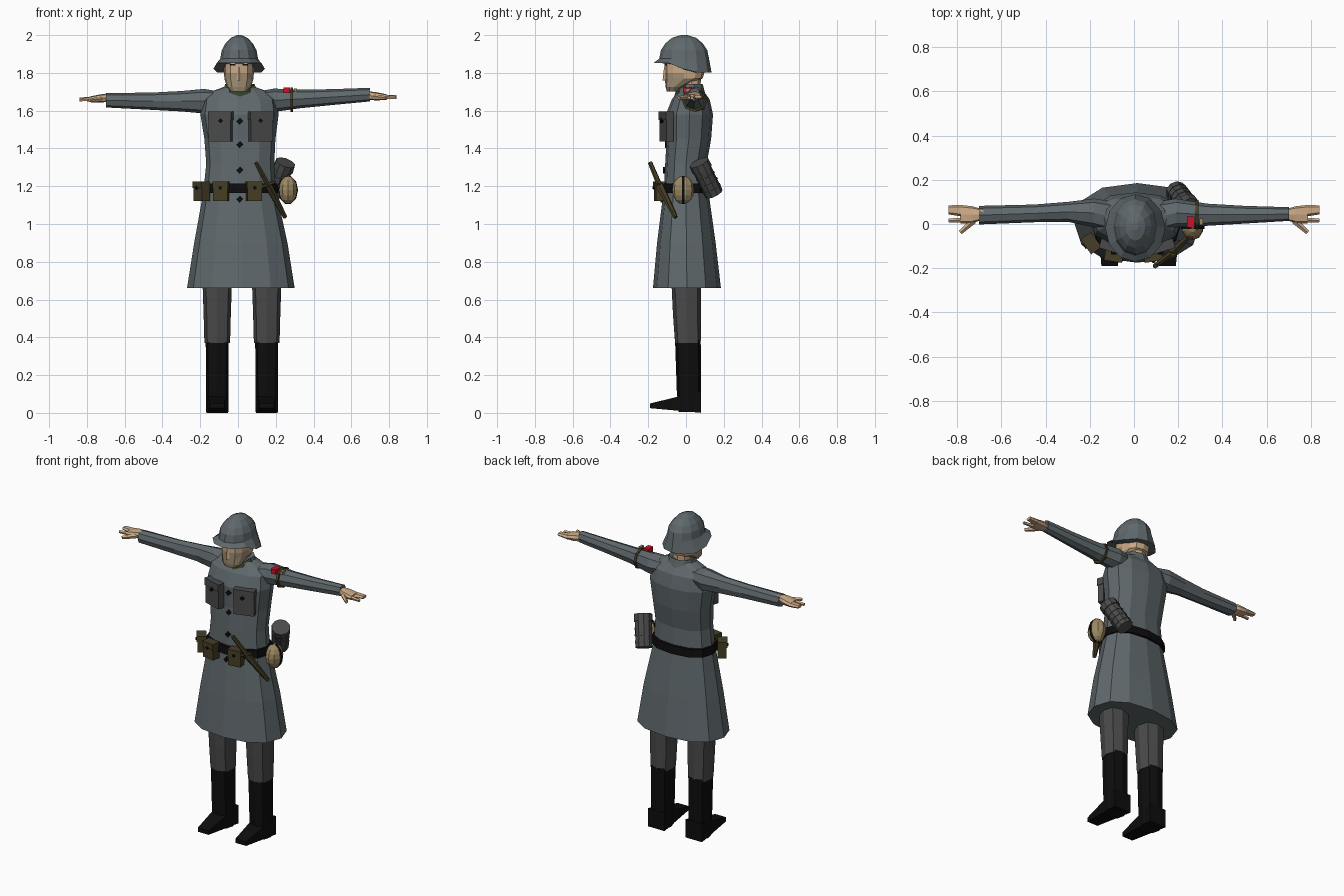
import bpy, bmesh, math
from mathutils import Vector, Matrix

if "Cube" in bpy.data.objects:
    bpy.data.objects.remove(bpy.data.objects["Cube"])


def material(name, r, g, b):
    m = bpy.data.materials.new(name)
    m.use_nodes = True
    m.diffuse_color = (r, g, b, 1)
    m.node_tree.nodes["Principled BSDF"].inputs["Base Color"].default_value = (r, g, b, 1)
    return m


COAT = material("field grey", .115, .14, .15)
DARK = material("dark grey", .068, .068, .068)
BLACK = material("black", .004, .004, .004)
SKIN = material("skin", .6, .4, .24)
STUBBLE = material("stubble", .36, .28, .18)
KHAKI = material("khaki", .33, .25, .12)
OLIVE = material("olive", .06, .048, .018)
GREEN = material("collar green", .03, .055, .024)
RED = material("red", .6, .006, .02)


def finish(bm, name, *mats):
    bmesh.ops.recalc_face_normals(bm, faces=bm.faces[:])
    mesh = bpy.data.meshes.new(name)
    bm.to_mesh(mesh)
    bm.free()
    for m in mats:
        mesh.materials.append(m)
    ob = bpy.data.objects.new(name, mesh)
    bpy.context.scene.collection.objects.link(ob)
    return ob


def loft(name, rings, n, *mats, axis="z", power=1.0, shape=None, rule=None, turn=0):
    """Skin oval rings (position, centre u, centre v, radius u, radius v) along an axis."""
    def soft(c):
        return math.copysign(abs(c) ** power, c)
    bm, loops = bmesh.new(), []
    for i, (t, cu, cv, ru, rv) in enumerate(rings):
        loop = []
        for k in range(n):
            a = 2 * math.pi * (k + turn) / n
            u, v = cu + ru * soft(math.cos(a)), cv + rv * soft(math.sin(a))
            co = Vector((u, v, t) if axis == "z" else (t, u, v))
            if shape:
                co = shape(i, co)
            loop.append(bm.verts.new(co))
        loops.append(loop)
    for a, b in zip(loops, loops[1:]):
        for k in range(n):
            bm.faces.new((a[k], a[k - 1], b[k - 1], b[k]))
    bm.faces.new(loops[0])
    bm.faces.new(loops[-1])
    if rule:
        for f in bm.faces:
            f.material_index = rule(f.calc_center_median())
    return finish(bm, name, *mats)


def box(name, loc, size, mat, yaw=0.0):
    bm = bmesh.new()
    m = Matrix.Translation(loc) @ Matrix.Rotation(yaw, 4, "Z") @ Matrix.Diagonal((*size, 1))
    bmesh.ops.create_cube(bm, size=1, matrix=m)
    return finish(bm, name, mat)


def rod(name, a, b, r1, r2, n, mat):
    a, b = Vector(a), Vector(b)
    d = b - a
    bm = bmesh.new()
    m = Matrix.Translation((a + b) / 2) @ d.to_track_quat("Z", "Y").to_matrix().to_4x4()
    bmesh.ops.create_cone(bm, cap_ends=True, segments=n, radius1=r1, radius2=r2,
                          depth=d.length, matrix=m)
    return finish(bm, name, mat)


# Greatcoat
loft("greatcoat", [
    (.66, .015, .005, .285, .18), (.9, .015, .002, .247, .155),
    (1.15, .01, 0, .197, .122), (1.22, .01, 0, .188, .115),
    (1.32, .012, 0, .18, .11), (1.45, .01, .015, .188, .118),
    (1.58, .008, .018, .207, .125), (1.66, .008, .025, .195, .1),
    (1.705, .008, .027, .14, .065), (1.73, .008, .025, .07, .055)],
    12, COAT, power=.85)

# Belt
loft("belt", [(1.165, .01, 0, .203, .136), (1.215, .01, 0, .2, .133)], 12, BLACK, power=.85)

# Trousers and boots
for side, cx in (("right", -.11), ("left", .152)):
    s = 1 if cx > 0 else -1
    loft(side + "_trouser", [(.37, cx, .01, .068, .068), (.52, cx, .005, .072, .074),
                             (.75, cx, 0, .08, .08)], 8, DARK, power=.75)
    loft(side + "_boot_shaft", [(.005, cx, .02, .06, .06), (.12, cx, .015, .059, .064),
                                (.385, cx, .01, .061, .068)], 8, BLACK, power=.65)
    # Wedge foot: a box whose front edge drops and narrows
    foot = box(side + "_boot_foot", (cx, -.055, .058), (.116, .27, .115), BLACK)
    for v in foot.data.vertices:
        if v.co.y < -.1:
            v.co.x = cx + (v.co.x - cx) * .65
            v.co.z = .05 if v.co.z > .05 else .025

# Arms, hands and fingers
arms = {
    "right": [(-.09, .03, 1.655, .07, .045), (-.18, .05, 1.65, .065, .065),
              (-.3, .055, 1.65, .045, .054), (-.45, .048, 1.65, .04, .046),
              (-.7, .04, 1.655, .042, .038)],
    "left": [(.1, .03, 1.655, .07, .045), (.19, .05, 1.655, .065, .062),
             (.33, .042, 1.662, .05, .049), (.5, .042, 1.672, .04, .042),
             (.7, .045, 1.685, .031, .036)]}
for side, rings in arms.items():
    s = 1 if side == "left" else -1
    loft(side + "_sleeve", rings, 8, COAT, axis="x", power=.9)
    z = 1.672 if s > 0 else 1.66
    loft(side + "_palm", [(s * .68, .043, z + .01, .022, .022), (s * .73, .042, z + .004, .038, .022),
                          (s * .785, .044, z, .042, .015)], 8, SKIN, axis="x", power=.7)
    loft(side + "_fingers", [(s * .775, .06, z, .027, .014), (s * .84, .064, z + .002, .02, .009)],
         6, SKIN, axis="x", power=.7)
    rod(side + "_index_finger", (s * .77, .018, z), (s * .838, .016, z - .003), .012, .009, 5, SKIN)
    rod(side + "_thumb", (s * .725, .015, z), (s * .785, -.038, z - .006), .015, .01, 5, SKIN)

# Neck and collar
loft("neck", [(1.68, .008, .025, .055, .05), (1.79, .005, .03, .055, .05)], 8, SKIN)


def collar_shape(i, co):
    if co.y < -.02:
        co.z -= .022
    return co


loft("collar", [(1.685, .01, .018, .098, .085), (1.742, .01, .02, .082, .068),
                (1.735, .01, .02, .065, .055)], 10, COAT, GREEN,
     shape=collar_shape, rule=lambda c: int(c.y < -.005), turn=.5)

# Head, with the lower face darker
loft("head", [(1.702, .005, -.07, .045, .032), (1.725, .005, -.06, .064, .048),
              (1.77, .005, -.012, .077, .1), (1.8, .005, -.008, .079, .105),
              (1.88, .005, -.005, .08, .108)], 12, SKIN, STUBBLE, power=.8,
     rule=lambda c: int(c.z < 1.79 and c.y < -.01))
loft("nose", [(1.76, .005, -.11, .014, .014), (1.83, .005, -.108, .008, .008)], 4, SKIN)
for side, x in (("right", -.028), ("left", .038)):
    box(side + "_eyebrow", (x, -.106, 1.842), (.03, .008, .008), BLACK)


# Helmet: the rim is high over the face and low around the back
def rim_shape(i, co):
    if i < 2:
        f = min(max((co.y + .08) / .1, 0), 1)
        co.z = 1.853 - .05 * f
    return co


loft("helmet", [(1.81, .006, -.01, .088, .115), (1.81, .006, -.018, .136, .153),
                (1.875, .006, -.01, .1, .132), (1.92, .006, -.01, .092, .123),
                (1.955, .006, -.01, .073, .1), (1.985, .006, -.01, .045, .065),
                (2.0, .006, -.01, .012, .018)], 12, COAT, shape=rim_shape)

# Chest pockets with buttons
for side, x, yaw in (("right", -.092, -.3), ("left", .12, .3)):
    box(side + "_pocket", (x, -.102, 1.515), (.122, .04, .155), DARK, yaw)
    box(side + "_pocket_flap", (x, -.105, 1.572), (.128, .044, .045), DARK, yaw)
    rod(side + "_pocket_button", (x, -.12, 1.547), (x, -.138, 1.547), .013, .013, 4, BLACK)

# Coat buttons
for i, (z, y) in enumerate(((1.545, -.105), (1.42, -.1), (1.285, -.11), (1.132, -.124))):
    rod(f"coat_button_{i + 1}", (.01, y + .02, z), (.01, y - .012, z), .019, .017, 4, BLACK)

# Belt pouches with flaps and studs
for name, x, y, yaw in (("outer", -.192, -.085, -.95), ("right", -.09, -.138, -.15),
                        ("left", .085, -.138, .15)):
    out = Vector((math.sin(yaw), -math.cos(yaw), 0))
    p = Vector((x, y, 1.172))
    box(name + "_pouch", p, (.078, .052, .1), OLIVE, yaw)
    box(name + "_pouch_flap", p + out * .004 + Vector((0, 0, .035)), (.083, .056, .035), OLIVE, yaw)
    stud = p + out * .03 + Vector((0, 0, .02))
    rod(name + "_pouch_stud", stud, stud + out * .008, .009, .009, 6, BLACK)

# Sheathed knife slung on the left hip
rod("knife_handle", (.095, -.19, 1.325), (.16, -.14, 1.205), .012, .015, 6, OLIVE)
rod("knife_guard", (.128, -.15, 1.198), (.192, -.14, 1.222), .01, .01, 6, OLIVE)
rod("knife_sheath", (.16, -.14, 1.205), (.25, -.055, 1.035), .022, .012, 6, OLIVE)

# Canteen with strap
bm = bmesh.new()
bmesh.ops.create_uvsphere(bm, u_segments=10, v_segments=8, radius=1,
                          matrix=Matrix.Translation((.265, -.015, 1.18))
                          @ Matrix.Diagonal((.05, .058, .075, 1)))
finish(bm, "canteen", KHAKI)
loft("canteen_strap", [(-.022, .265, 1.18, .053, .077), (-.008, .265, 1.18, .053, .077)],
     10, BLACK, shape=lambda i, co: Vector((co.y, co.x, co.z)), axis="x")

# Ribbed canister on the back of the left hip
top, bottom = Vector((.252, .068, 1.325)), Vector((.19, .148, 1.16))
rod("canister_body", bottom, top, .05, .05, 10, DARK)
rod("canister_lid", top.lerp(bottom, .22), top, .056, .054, 10, DARK)
for i in range(3):
    f = .4 + .2 * i
    rod(f"canister_rib_{i + 1}", top.lerp(bottom, f), top.lerp(bottom, f + .06), .053, .053, 10, DARK)

# Armband and patch on the left sleeve
loft("armband", [(.278, .042, 1.658, .066, .064), (.292, .042, 1.658, .066, .064)],
     8, OLIVE, axis="x")
box("sleeve_patch", (.257, .01, 1.708), (.034, .05, .03), RED)
box("sleeve_patch_edge", (.305, .01, 1.708), (.016, .03, .02), KHAKI)
